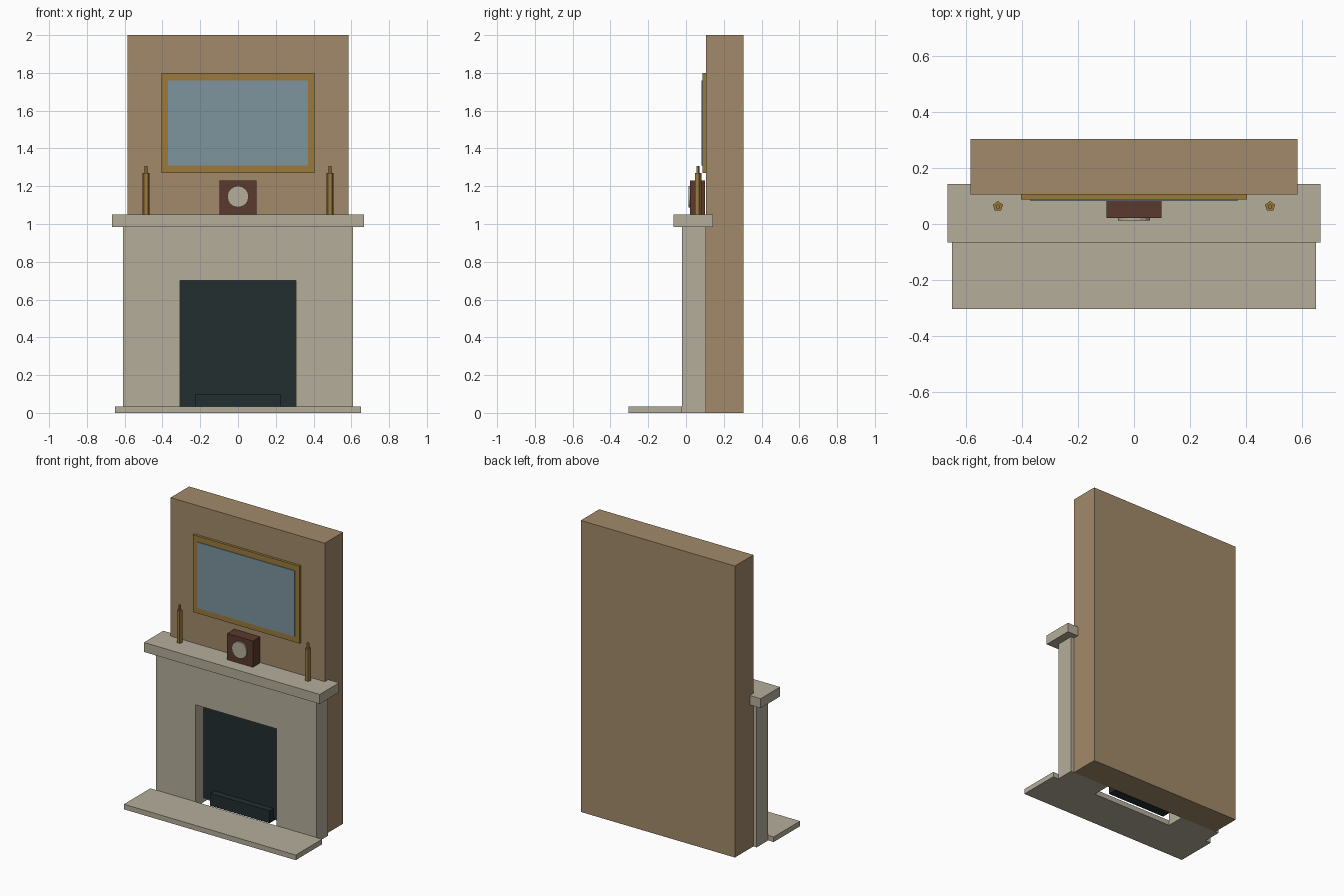
import bpy
import bmesh
from math import radians
from mathutils import Matrix, Vector

cube = bpy.data.objects.get("Cube")
if cube:
    bpy.data.objects.remove(cube, do_unlink=True)


def material(name, rgb):
    linear = [((c / 255 + 0.055) / 1.055) ** 2.4 for c in rgb] + [1]
    mat = bpy.data.materials.new(name)
    mat.use_nodes = True
    mat.diffuse_color = linear
    mat.node_tree.nodes["Principled BSDF"].inputs["Base Color"].default_value = linear
    return mat


plaster = material("tan plaster", (162, 138, 106))
stone = material("pale stone", (181, 174, 155))
soot = material("soot black", (35, 46, 47))
brass = material("brass", (155, 122, 60))
wood = material("dark wood", (91, 58, 46))
glass = material("mirror blue", (125, 148, 157))


def finish(name, bm, mat):
    mesh = bpy.data.meshes.new(name)
    bmesh.ops.recalc_face_normals(bm, faces=bm.faces)
    bm.to_mesh(mesh)
    bm.free()
    mesh.materials.append(mat)
    obj = bpy.data.objects.new(name, mesh)
    bpy.context.collection.objects.link(obj)
    return obj


def box(name, half_width, y0, y1, z0, z1, mat):
    """Box centred on x = 0."""
    bm = bmesh.new()
    place = Matrix.Translation((0, (y0 + y1) / 2, (z0 + z1) / 2))
    size = Matrix.Diagonal((2 * half_width, y1 - y0, z1 - z0, 1))
    bmesh.ops.create_cube(bm, size=1, matrix=place @ size)
    return finish(name, bm, mat)


def extrude_profile(name, points, y0, y1, mat):
    """Front outline pushed back from y0 to y1."""
    bm = bmesh.new()
    face = bm.faces.new([bm.verts.new((x, y0, z)) for x, z in points])
    made = bmesh.ops.extrude_face_region(bm, geom=[face])["geom"]
    verts = [v for v in made if isinstance(v, bmesh.types.BMVert)]
    bmesh.ops.translate(bm, verts=verts, vec=Vector((0, y1 - y0, 0)))
    return finish(name, bm, mat)


def add_prism(bm, sides, radius, depth, matrix):
    bmesh.ops.create_cone(bm, cap_ends=True, segments=sides, radius1=radius,
                          radius2=radius, depth=depth, matrix=matrix)


# Chimney breast, hearth and mantel shelf
box("chimney_breast", 0.585, 0.105, 0.305, 0, 2, plaster)
box("hearth", 0.652, -0.305, -0.02, 0, 0.035, stone)
box("mantel_shelf", 0.667, -0.067, 0.143, 0.985, 1.05, stone)

# Surround with its opening
half_outline = [(0.307, 0), (0.61, 0), (0.61, 0.985)]
opening_corner = (0.307, 0.7)
outline = ([opening_corner] + half_outline
           + [(-x, z) for x, z in reversed(half_outline)]
           + [(-opening_corner[0], opening_corner[1])])
extrude_profile("surround", outline, -0.02, 0.105, stone)

# Firebox
box("firebox_back", 0.307, 0.065, 0.105, 0.03, 0.7, soot)
box("grate", 0.225, 0.02, 0.08, 0.015, 0.1, soot)

# Mirror: frame ring and pane
bm = bmesh.new()
rings = [[bm.verts.new((sx * w, 0.088, 1.535 + sz * h))
          for sx, sz in ((-1, -1), (1, -1), (1, 1), (-1, 1))]
         for w, h in ((0.405, 0.265), (0.37, 0.226))]
for i in range(4):
    j = (i + 1) % 4
    bm.faces.new((rings[0][i], rings[0][j], rings[1][j], rings[1][i]))
made = bmesh.ops.extrude_face_region(bm, geom=bm.faces[:])["geom"]
bmesh.ops.translate(bm, verts=[v for v in made if isinstance(v, bmesh.types.BMVert)],
                    vec=Vector((0, 0.017, 0)))
finish("mirror_frame", bm, brass)
box("mirror_pane", 0.37, 0.083, 0.104, 1.309, 1.761, glass)

# Mantel clock
box("clock_case", 0.098, 0.022, 0.1, 1.05, 1.23, wood)
bm = bmesh.new()
add_prism(bm, 16, 0.057, 0.01,
          Matrix.Translation((0, 0.017, 1.145)) @ Matrix.Rotation(radians(90), 4, "X"))
finish("clock_dial", bm, stone)

# Candlesticks: thick shaft with a thin tip
for side, x in (("left", 0.487), ("right", -0.487)):
    bm = bmesh.new()
    add_prism(bm, 5, 0.019, 0.22, Matrix.Translation((x, 0.063, 1.16)))
    add_prism(bm, 5, 0.009, 0.037, Matrix.Translation((x, 0.063, 1.2885)))
    finish(side + "_candlestick", bm, brass)
